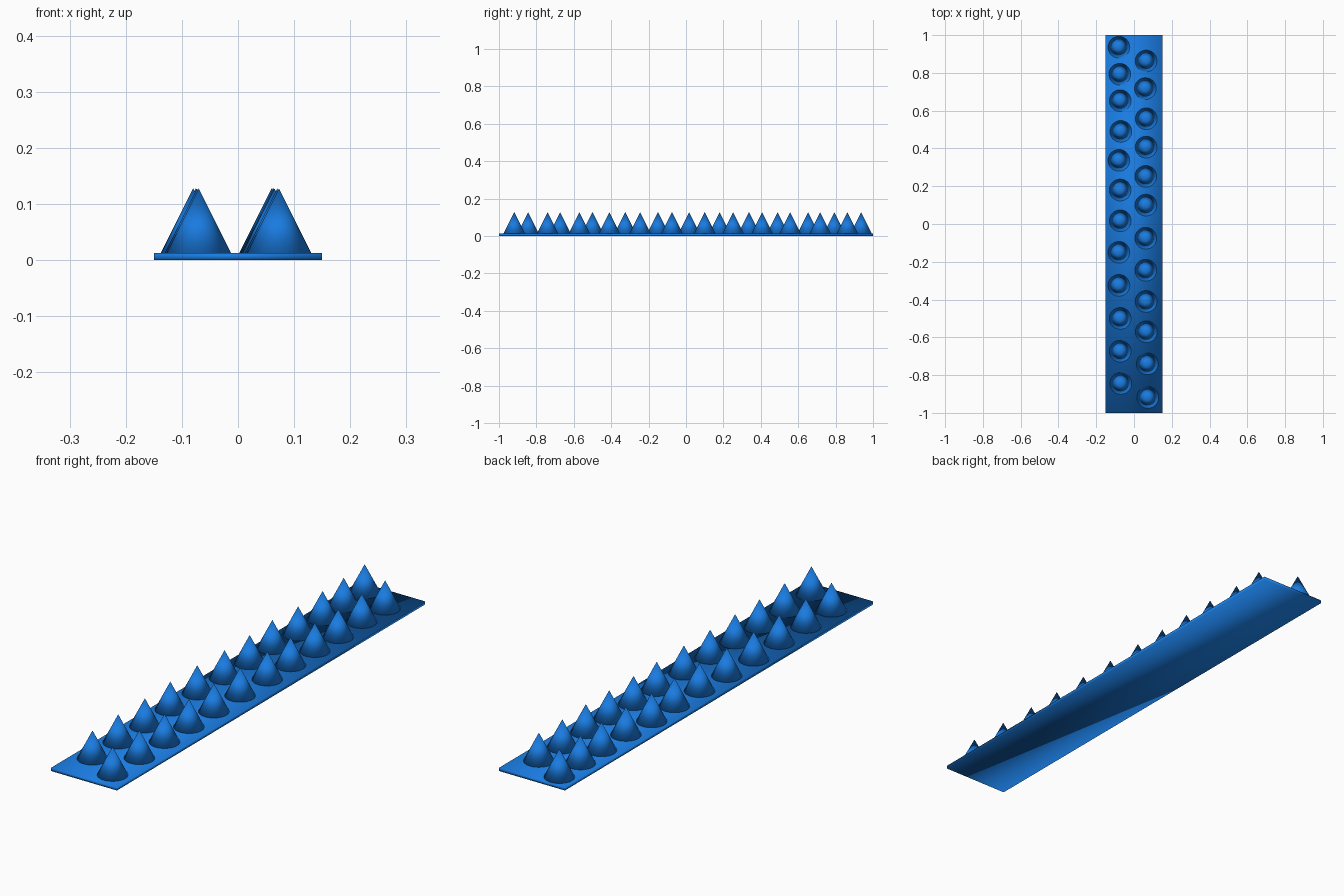
import bpy

if "Cube" in bpy.data.objects:
    bpy.data.objects.remove(bpy.data.objects["Cube"])

# shared blue material
blue = bpy.data.materials.new("blue")
blue.diffuse_color = (0.01, 0.2, 0.75, 1)
blue.use_nodes = True
blue.node_tree.nodes["Principled BSDF"].inputs["Base Color"].default_value = blue.diffuse_color

def finish(obj, name):
    obj.name = name
    obj.data.materials.append(blue)
    bpy.ops.object.shade_smooth()

# thin base strip
bpy.ops.mesh.primitive_cube_add(size=1, location=(0, 0, 0.0063))
base = bpy.context.object
base.scale = (0.3, 2, 0.0126)
bpy.ops.object.transform_apply(location=False, rotation=False, scale=True)
finish(base, "base_strip")

# two staggered, slightly irregular rows of cone spikes: (x, y)
left_row = [(-.08, .936), (-.075, .793), (-.073, .653), (-.07, .49), (-.08, .337), (-.073, .18),
            (-.073, .017), (-.08, -.15), (-.08, -.325), (-.073, -.5), (-.073, -.673), (-.07, -.844)]
right_row = [(.064, .863), (.06, .717), (.065, .557), (.064, .407), (.062, .252), (.063, .1),
             (.062, -.075), (.062, -.245), (.064, -.41), (.065, -.57), (.07, -.74), (.073, -.918)]

for row, spots in (("left", left_row), ("right", right_row)):
    for i, (x, y) in enumerate(spots):
        bpy.ops.mesh.primitive_cone_add(vertices=32, radius1=0.0625, radius2=0, depth=0.125,
                                        location=(x, y, 0.0655))
        finish(bpy.context.object, f"{row}_spike_{i + 1}")
